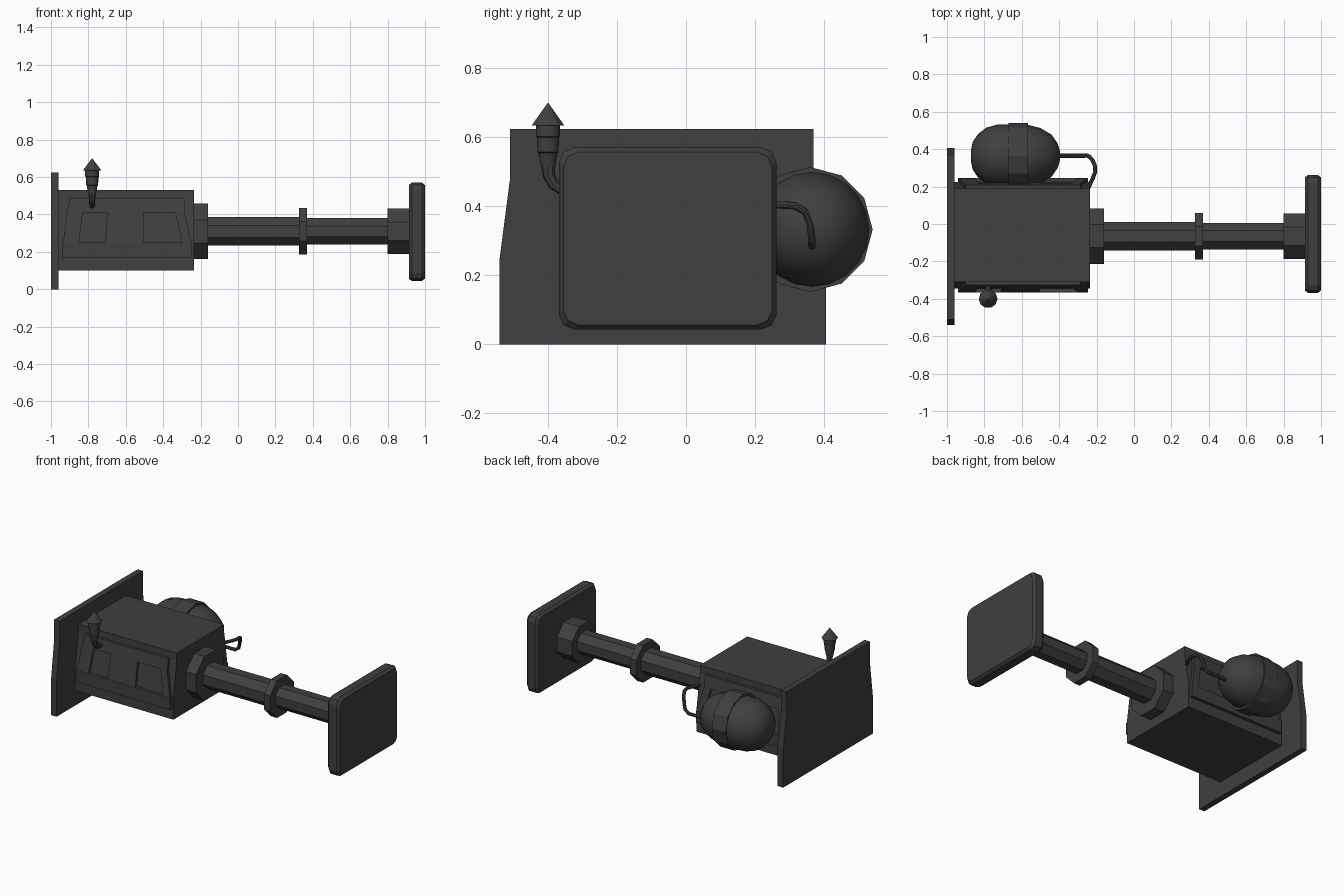
import bpy, bmesh, math
from mathutils import Vector

if "Cube" in bpy.data.objects:
    bpy.data.objects.remove(bpy.data.objects["Cube"])

metal = bpy.data.materials.new("dark grey metal")
metal.diffuse_color = (0.05, 0.05, 0.05, 1)
metal.use_nodes = True
metal.node_tree.nodes["Principled BSDF"].inputs["Base Color"].default_value = metal.diffuse_color
CY, CZ = -0.06, 0.31          # axis of the body and ram


def finish(name, bm, smooth=False):
    bmesh.ops.recalc_face_normals(bm, faces=bm.faces)
    me = bpy.data.meshes.new(name)
    bm.to_mesh(me)
    bm.free()
    me.materials.append(metal)
    ob = bpy.data.objects.new(name, me)
    bpy.context.collection.objects.link(ob)
    if smooth:
        bpy.ops.object.select_all(action='DESELECT')
        ob.select_set(True)
        bpy.context.view_layer.objects.active = ob
        bpy.ops.object.shade_smooth_by_angle(angle=math.radians(40))
    return ob


def loft(name, rings, smooth=False):
    """Skin matching rings of points and cap both ends."""
    bm = bmesh.new()
    vs = [[bm.verts.new(p) for p in r] for r in rings]
    n = len(vs[0])
    for a, b in zip(vs, vs[1:]):
        for i in range(n):
            j = (i + 1) % n
            bm.faces.new((a[i], a[j], b[j], b[i]))
    bm.faces.new(vs[0])
    bm.faces.new(vs[-1])
    return finish(name, bm, smooth)


def extrude_x(name, profile, x0, x1):
    return loft(name, [[(x, y, z) for y, z in profile] for x in (x0, x1)])


def lathe(name, prof, axis, centre, sides, phase=0.0, smooth=False):
    """Rings of (position, radius) around the x or z axis."""
    rings = []
    for t, r in prof:
        ring = []
        for i in range(sides):
            a = phase + 2 * math.pi * i / sides
            c, s = r * math.cos(a), r * math.sin(a)
            ring.append((t, centre[0] + c, centre[1] + s) if axis == 'x'
                        else (centre[0] + c, centre[1] + s, t))
        rings.append(ring)
    return loft(name, rings, smooth)


def tube(name, pts, radii, sides=8):
    pts = [Vector(p) for p in pts]
    rings, ref = [], None
    for i, p in enumerate(pts):
        t = (pts[min(i + 1, len(pts) - 1)] - pts[max(i - 1, 0)]).normalized()
        ref = t.orthogonal() if ref is None else ref - t * ref.dot(t)
        u = ref.normalized()
        v = t.cross(u)
        rings.append([p + radii[i] * (u * math.cos(a) + v * math.sin(a))
                      for a in (2 * math.pi * k / sides for k in range(sides))])
    return loft(name, rings, True)


# Mounting plate with shouldered sides
extrude_x("mounting_plate", [(-0.54, 0), (0.405, 0), (0.405, 0.25), (0.37, 0.48),
          (0.37, 0.625), (-0.51, 0.625), (-0.51, 0.48), (-0.54, 0.25)], -1.0, -0.96)

# Main housing, narrower towards the top
half = [(0.285, 0.10), (0.285, 0.25), (0.25, 0.48), (0.25, 0.53)]
extrude_x("housing", [(CY + w, z) for w, z in half] +
          [(CY - w, z) for w, z in reversed(half)], -0.965, -0.235)


# Raised side frames: each piece is a slab following the housing side
def side_width(z):
    return 0.285 if z <= 0.25 else 0.285 - 0.035 * (z - 0.25) / 0.23


pieces = {
    "lower_rail": ([(-0.94, 0.17), (-0.245, 0.17), (-0.245, 0.25), (-0.94, 0.25)], 0.02),
    "upper_rail": ([(-0.915, 0.41), (-0.285, 0.41), (-0.285, 0.485), (-0.90, 0.485)], 0.018),
    "left_post": ([(-0.935, 0.25), (-0.85, 0.25), (-0.83, 0.41), (-0.915, 0.41)], 0.018),
    "middle_post": ([(-0.71, 0.25), (-0.505, 0.25), (-0.505, 0.41), (-0.70, 0.41)], 0.018),
    "right_post": ([(-0.30, 0.25), (-0.25, 0.25), (-0.285, 0.41), (-0.335, 0.41)], 0.018),
}
for side, label in ((-1, "front"), (1, "back")):
    for part, (quad, d) in pieces.items():
        loft(f"{label}_{part}", [[(x, CY + side * (side_width(z) + o), z) for x, z in quad]
                                 for o in (-0.02, d)])

# Ram: couplings, two rod stages, collar
for name, x0, x1, r in (("base_coupling", -0.24, -0.16, 0.148),
                        ("outer_rod", -0.17, 0.34, 0.077),
                        ("rod_collar", 0.325, 0.37, 0.124),
                        ("inner_rod", 0.36, 0.81, 0.070),
                        ("head_coupling", 0.80, 0.92, 0.121)):
    lathe(name, [(x0, r / math.cos(math.pi / 8)), (x1, r / math.cos(math.pi / 8))],
          'x', (-0.065, CZ), 8, math.pi / 8)


# Push plate with clipped corners and chamfered rims
def clipped(hw, hh, c):
    pts = []
    for sy, sz in ((1, 1), (-1, 1), (-1, -1), (1, -1)):
        corner = [(hw, hh - c), (hw - c * 0.3, hh - c * 0.3), (hw - c, hh)]
        if sy * sz < 0:
            corner.reverse()
        pts += [(-0.053 + sy * y, 0.307 + sz * z) for y, z in corner]
    return pts


loft("push_plate", [[(x, y, z) for y, z in clipped(0.315 - i, 0.263 - i, 0.042)]
                    for x, i in ((0.913, 0.013), (0.93, 0), (0.983, 0), (1.0, 0.013))])

# Tank with strap
tank = [(-0.872, 0.03), (-0.862, 0.075), (-0.835, 0.115), (-0.79, 0.15), (-0.73, 0.167),
        (-0.65, 0.168), (-0.57, 0.166), (-0.50, 0.148), (-0.44, 0.112), (-0.408, 0.065),
        (-0.396, 0.025)]
lathe("tank", tank, 'x', (0.365, 0.333), 20, 0, True)
lathe("tank_strap", [(-0.67, 0.181), (-0.567, 0.181)], 'x', (0.36, 0.333), 12)

# Feed pipe from tank to housing
pipe = [(-0.43, 0.365, 0.285), (-0.275, 0.365, 0.285), (-0.25, 0.365, 0.305),
        (-0.238, 0.36, 0.345), (-0.225, 0.345, 0.385), (-0.21, 0.315, 0.402),
        (-0.207, 0.28, 0.404), (-0.22, 0.245, 0.404), (-0.25, 0.18, 0.404)]
tube("feed_pipe", pipe, [0.011] * len(pipe))

# Exhaust: elbow, stepped stack and conical cap
tube("exhaust_elbow", [(-0.78, -0.32, 0.445), (-0.78, -0.365, 0.45), (-0.78, -0.385, 0.465),
                       (-0.78, -0.397, 0.49), (-0.78, -0.40, 0.53)],
     [0.014, 0.015, 0.016, 0.018, 0.021])
lathe("exhaust_stack", [(0.515, 0.022), (0.555, 0.029), (0.557, 0.032), (0.60, 0.034),
                        (0.602, 0.037), (0.637, 0.037)], 'z', (-0.78, -0.40), 10, 0, True)
lathe("exhaust_cap", [(0.634, 0.05), (0.70, 0.001)], 'z', (-0.78, -0.40), 10)
